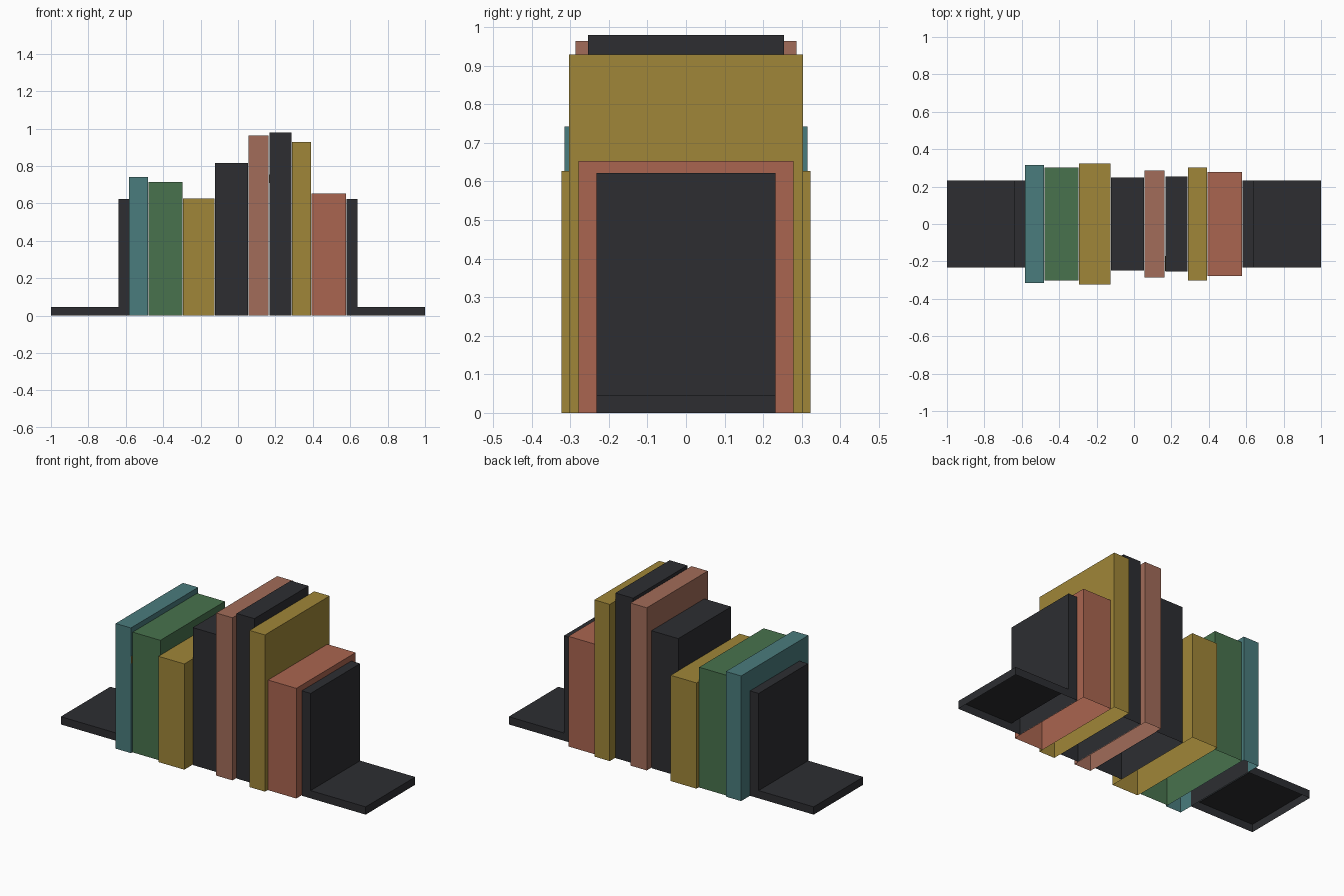
import bpy, bmesh

if "Cube" in bpy.data.objects:
    bpy.data.objects.remove(bpy.data.objects["Cube"])


def material(name, rgb):
    m = bpy.data.materials.new(name)
    m.diffuse_color = (*rgb, 1)
    m.use_nodes = True
    m.node_tree.nodes["Principled BSDF"].inputs["Base Color"].default_value = m.diffuse_color
    return m


TEAL = material("teal", (0.068, 0.20, 0.205))
GREEN = material("green", (0.065, 0.17, 0.075))
GOLD = material("gold", (0.35, 0.24, 0.04))
DARK = material("charcoal", (0.026, 0.027, 0.031))
CLAY = material("clay", (0.36, 0.15, 0.10))
RED = material("brick", (0.40, 0.13, 0.08))
BRASS = material("brass", (0.30, 0.16, 0.03))


def finish(name, bm, mat):
    bmesh.ops.recalc_face_normals(bm, faces=bm.faces)
    me = bpy.data.meshes.new(name)
    bm.to_mesh(me)
    bm.free()
    me.materials.append(mat)
    ob = bpy.data.objects.new(name, me)
    bpy.context.collection.objects.link(ob)
    return ob


def prism(name, profile, y0, y1, mat):
    """Extrude an x-z profile along y; faces lying on the ground stay open."""
    bm = bmesh.new()
    face = bm.faces.new([bm.verts.new((x, y0, z)) for x, z in profile])
    ext = bmesh.ops.extrude_face_region(bm, geom=[face], use_keep_orig=True)
    verts = [v for v in ext["geom"] if isinstance(v, bmesh.types.BMVert)]
    bmesh.ops.translate(bm, verts=verts, vec=(0, y1 - y0, 0))
    bmesh.ops.recalc_face_normals(bm, faces=bm.faces)
    ground = [f for f in bm.faces if all(v.co.z < 1e-5 for v in f.verts)]
    bmesh.ops.delete(bm, geom=ground, context="FACES")
    return finish(name, bm, mat)


def box(name, x0, x1, y0, y1, z0, z1, mat):
    return prism(name, [(x0, z0), (x1, z0), (x1, z1), (x0, z1)], y0, y1, mat)


# Row of books, open underneath: left, right, half depth, height
books = [
    ("teal_book", -0.582, -0.482, 0.315, 0.742, TEAL),
    ("green_book", -0.479, -0.298, 0.302, 0.713, GREEN),
    ("short_gold_book", -0.295, -0.126, 0.323, 0.627, GOLD),
    ("thick_dark_book", -0.123, 0.053, 0.248, 0.815, DARK),
    ("clay_book", 0.057, 0.164, 0.286, 0.964, CLAY),
    ("tall_dark_book", 0.169, 0.285, 0.254, 0.979, DARK),
    ("tall_gold_book", 0.288, 0.389, 0.303, 0.929, GOLD),
    ("brick_book", 0.392, 0.577, 0.278, 0.653, RED),
]
for name, x0, x1, d, h, mat in books:
    box(name, x0, x1, -d, d, 0, h, mat)

# Thin brass bands sunk into two spines, only just showing at the sides
box("teal_band", -0.584, -0.481, -0.312, -0.20, 0.53, 0.572, BRASS)
box("dark_band", 0.167, 0.286, -0.251, -0.17, 0.71, 0.755, BRASS)

# L-shaped bookends, open underneath
for side, s in (("left", -1), ("right", 1)):
    profile = [(0.581, 0), (1.0, 0), (1.0, 0.046), (0.639, 0.046),
               (0.639, 0.622), (0.581, 0.622)]
    prism(side + "_bookend", [(s * x, z) for x, z in profile], -0.232, 0.232, DARK)
